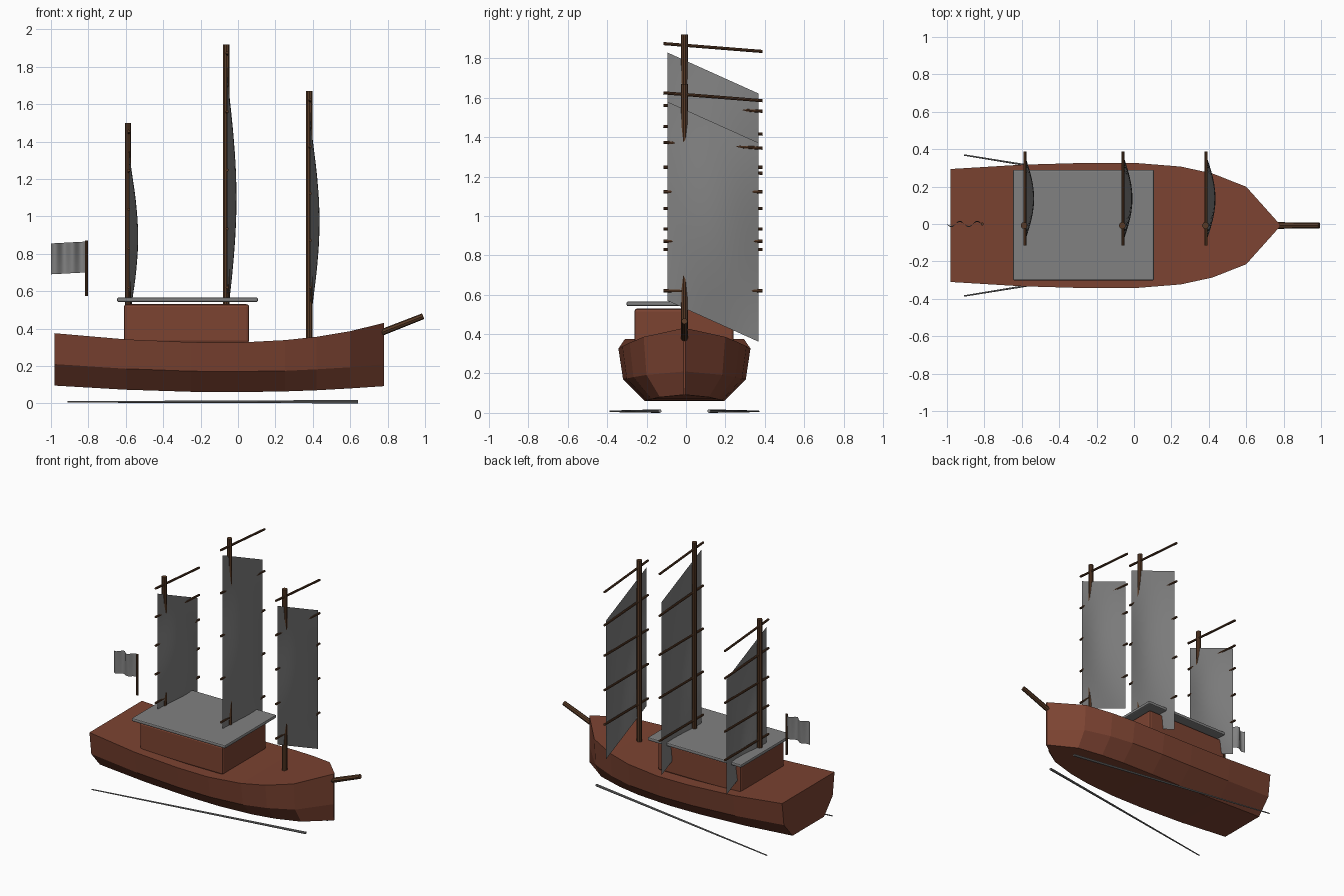
import bpy, bmesh
from math import sin, pi
from mathutils import Vector

cube = bpy.data.objects.get("Cube")
if cube:
    bpy.data.objects.remove(cube)

MID = -0.008  # centreline of the hull


def material(name, rgb):
    m = bpy.data.materials.new(name)
    m.use_nodes = True
    m.diffuse_color = (*rgb, 1)
    m.node_tree.nodes["Principled BSDF"].inputs["Base Color"].default_value = (*rgb, 1)
    return m


hull_wood = material("red brown wood", (0.2, 0.056, 0.031))
spar_wood = material("dark brown wood", (0.095, 0.042, 0.019))
grey = material("grey", (0.22, 0.22, 0.22))


def finish(name, bm, mat, smooth=False):
    mesh = bpy.data.meshes.new(name)
    bmesh.ops.recalc_face_normals(bm, faces=bm.faces)
    for f in bm.faces:
        f.smooth = smooth
    bm.to_mesh(mesh)
    bm.free()
    mesh.materials.append(mat)
    ob = bpy.data.objects.new(name, mesh)
    bpy.context.collection.objects.link(ob)
    return ob


def rod(name, a, b, r1, r2, mat, sides=8):
    """Round spar running from point a to point b."""
    a, b = Vector(a), Vector(b)
    bm = bmesh.new()
    bmesh.ops.create_cone(bm, cap_ends=True, segments=sides, radius1=r1, radius2=r2,
                          depth=(b - a).length)
    ob = finish(name, bm, mat)
    ob.rotation_mode = "QUATERNION"
    ob.rotation_quaternion = (b - a).to_track_quat("Z", "Y")
    ob.location = (a + b) / 2
    return ob


def box(name, lo, hi, bevel, mat):
    lo, hi = Vector(lo), Vector(hi)
    bm = bmesh.new()
    bmesh.ops.create_cube(bm, size=1)
    for v in bm.verts:
        v.co = (lo + hi) / 2 + v.co * (hi - lo)
    ob = finish(name, bm, mat)
    mod = ob.modifiers.new("rounded edges", "BEVEL")
    mod.width, mod.segments = bevel, 2
    return ob


def sheet(name, point, nu, nv, mat):
    """Smooth cloth surface from a function of u and v."""
    bm = bmesh.new()
    grid = [[bm.verts.new(point(i / nu, j / nv)) for i in range(nu + 1)] for j in range(nv + 1)]
    for r0, r1 in zip(grid, grid[1:]):
        for i in range(nu):
            bm.faces.new((r0[i], r0[i + 1], r1[i + 1], r1[i]))
    return finish(name, bm, mat, True)


# Hull: stations of x, half width, deck height, knuckle height, bottom height
stations = [
    (-0.98, 0.302, 0.375, 0.21, 0.095),
    (-0.6, 0.325, 0.342, 0.185, 0.073),
    (-0.25, 0.335, 0.327, 0.172, 0.062),
    (0, 0.335, 0.325, 0.17, 0.06),
    (0.25, 0.315, 0.338, 0.174, 0.064),
    (0.42, 0.278, 0.356, 0.182, 0.07),
    (0.6, 0.207, 0.386, 0.193, 0.08),
    (0.78, 0.006, 0.43, 0.21, 0.092),
]
bm = bmesh.new()
rings = []
for x, w, top, knuckle, bottom in stations:
    half = [(w, top), (w * 0.93, knuckle), (w * 0.6, bottom)]
    outline = half + [(-y, z) for y, z in reversed(half)]
    rings.append([bm.verts.new((x, MID + y, z)) for y, z in outline])
for a, b in zip(rings, rings[1:]):
    for i in range(6):
        j = (i + 1) % 6
        bm.faces.new((a[i], a[j], b[j], b[i]))
bm.faces.new(rings[0])
bm.faces.new(rings[-1])
finish("hull", bm, hull_wood)

# Deck house and its roof
box("cabin", (-0.61, -0.262, 0.322), (0.06, 0.242, 0.53), 0.014, hull_wood)
box("cabin_roof", (-0.647, -0.302, 0.542), (0.107, 0.29, 0.566), 0.008, grey)

# Bowsprit
rod("bowsprit", (0.72, MID, 0.36), (0.99, MID, 0.466), 0.018, 0.016, spar_wood)


# Masts, each with a yard, four battens and a bellied sail
def rig(label, x, foot, top):
    rod(label + "_mast", (x, MID, foot), (x, MID, top), 0.018, 0.018, spar_wood, 10)
    yard = top - 0.045
    low = 0.62
    sx = x + 0.004
    for k in range(5):
        z = low + (yard - low) * k / 4
        drop = (0, 0, 0, 0.03, 0.04)[k]
        name = label + ("_yard" if k == 4 else "_batten_%d" % (k + 1))
        rod(name, (sx, -0.115, z), (sx, 0.388, z - drop), 0.008, 0.008, spar_wood)

    def sail(u, v):
        y = -0.095 + 0.462 * u
        z = 0.57 + (top - 0.09 - 0.57) * v - 0.208 * u
        return (sx + 0.05 * sin(pi * u) * sin(pi * v), y, z)

    sheet(label + "_sail", sail, 12, 20, grey)


rig("aft", -0.588, 0.33, 1.5)
rig("main", -0.062, 0.33, 1.92)
rig("fore", 0.382, 0.34, 1.67)

# Stern flag on its pole
rod("flag_pole", (-0.811, 0, 0.575), (-0.811, 0, 0.87), 0.008, 0.008, spar_wood)


def flag(u, v):
    x = -0.815 - 0.185 * u
    y = 0.018 * sin(u * 4 * pi) * (0.6 + 0.4 * v)
    return (x, y, 0.70 + 0.165 * v - 0.01 * u)


sheet("flag", flag, 20, 4, grey)

# Long oars lying low on each side
for side, label in ((1, "left"), (-1, "right")):
    rod(label + "_oar", (-0.91, MID + side * 0.377, 0.008), (0.64, MID + side * 0.125, 0.009),
        0.004, 0.009, grey)
